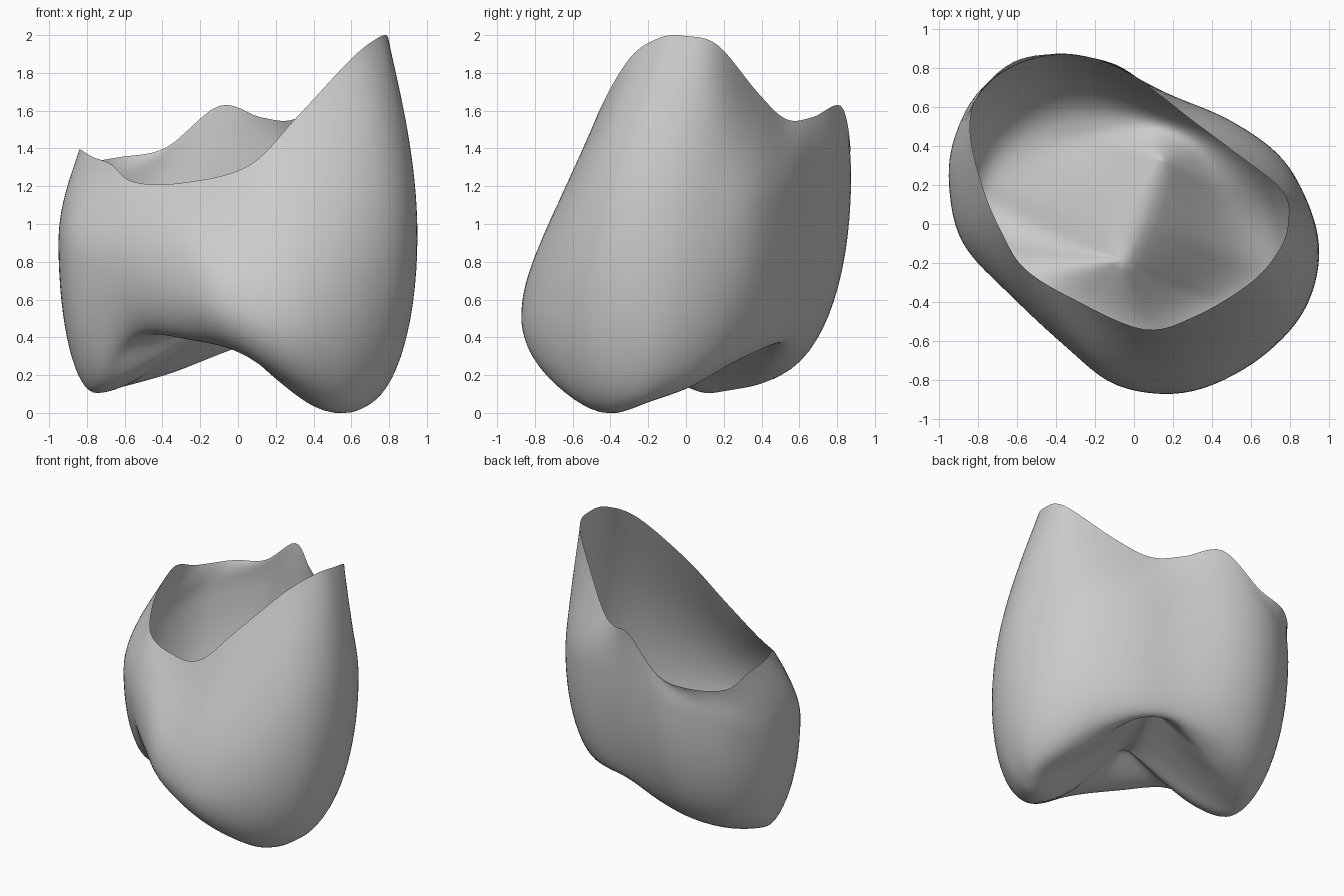
import bpy, bmesh, math
from mathutils import Vector

if "Cube" in bpy.data.objects:
    bpy.data.objects.remove(bpy.data.objects["Cube"])

# Three guide loops, counter-clockwise seen from above, starting at the right
RIM = [(.79, 0, 2), (.76, .17, 1.95), (.5, .38, 1.7), (.3, .53, 1.56), (.12, .67, 1.57),
       (-.1, .82, 1.63), (-.38, .87, 1.41), (-.62, .83, 1.36), (-.8, .66, 1.34),
       (-.84, .46, 1.4), (-.77, .17, 1.36), (-.67, -.06, 1.32), (-.56, -.23, 1.23),
       (-.32, -.38, 1.22), (.05, -.54, 1.31), (.32, -.47, 1.58), (.6, -.3, 1.88),
       (.74, -.14, 1.99)]
BULGE = [(.95, -.1, .95), (.88, .14, 1), (.74, .36, 1.1), (.48, .54, 1.15), (.17, .67, 1.2),
         (-.2, .85, 1.25), (-.5, .86, 1.2), (-.78, .7, 1.1), (-.92, .45, .95),
         (-.95, .2, .9), (-.88, -.1, .85), (-.63, -.37, .8), (-.35, -.63, .7),
         (-.09, -.83, .6), (.25, -.87, .5), (.56, -.75, .55), (.8, -.55, .7),
         (.92, -.34, .85)]
RIDGE = [(.66, -.2, .06), (.61, .02, .14), (.48, .23, .26), (.31, .42, .35), (.08, .51, .37),
         (-.2, .5, .28), (-.42, .45, .2), (-.6, .36, .15), (-.72, .22, .12),
         (-.75, .08, .11), (-.69, -.07, .2), (-.52, -.25, .41), (-.25, -.46, .39),
         (.03, -.58, .32), (.28, -.54, .14), (.46, -.46, .02), (.56, -.38, 0),
         (.62, -.3, .02)]
# Line of the groove between the two cusps
GROOVE = Vector((-.06, -.18, .52)), Vector((.14, .32, .54))
SUB = 6


def smooth_loop(pts):
    """Closed Catmull-Rom curve through the points."""
    p = [Vector(v) for v in pts]
    n, out = len(p), []
    for i in range(n):
        a, b, c, d = (p[(i + k) % n] for k in (-1, 0, 1, 2))
        for j in range(SUB):
            t = j / SUB
            out.append(.5 * (2 * b + (c - a) * t + (2 * a - 5 * b + 4 * c - d) * t * t
                             + (3 * b - a - 3 * c + d) * t ** 3))
    return out


def blend(p, q, fxy, fz):
    return Vector((p.x + (q.x - p.x) * fxy, p.y + (q.y - p.y) * fxy, p.z + (q.z - p.z) * fz))


def groove_step(p):
    """Step 0 to 5 along the groove that is closest to p."""
    a, b = GROOVE
    t = (p - a).xy.dot((b - a).xy) / (b - a).xy.length_squared
    return round(5 * min(1, max(0, t)))


def groove_point(p):
    a, b = GROOVE
    t = (p - a).xy.dot((b - a).xy) / (b - a).xy.length_squared
    return a.lerp(b, min(1, max(0, t)))


rim, bulge, ridge = map(smooth_loop, (RIM, BULGE, RIDGE))
rings = []
# Upper wall: open rim down to the widest line
for k in range(14):
    s = k / 14
    rings.append([blend(p, q, math.sin(s * math.pi / 2), s) for p, q in zip(rim, bulge)])
# Lower wall: rounds under to the cusp ridge
for k in range(16):
    a = k / 16 * math.pi / 2
    rings.append([blend(p, q, 1 - math.cos(a), math.sin(a)) for p, q in zip(bulge, ridge)])
# Chewing surface: from ridge up into the groove
for k in range(14):
    s = k / 14
    f = .4 * s * s * (3 - 2 * s) + .6 * s ** 1.6
    rings.append([blend(p, groove_point(p), s, f) for p in ridge])

bm = bmesh.new()
low = Vector((0, 0, min(v.z for r in rings for v in r) + .005))
grid = [[bm.verts.new(v - low) for v in r] for r in rings]
n = len(rim)
for r0, r1 in zip(grid, grid[1:]):
    for i in range(n):
        j = (i + 1) % n
        bm.faces.new((r0[i], r1[i], r1[j], r0[j]))
# Last ring closes on shared points along the groove
seam = [bm.verts.new(GROOVE[0].lerp(GROOVE[1], k / 5) - low) for k in range(6)]
for i in range(n):
    j = (i + 1) % n
    a, b = seam[groove_step(ridge[i])], seam[groove_step(ridge[j])]
    inner = (a,) if a is b else (a, b)
    bm.faces.new((grid[-1][i], *inner, grid[-1][j]))
# Relax the surface inside the rim
edge = set(grid[0])
for _ in range(3):
    bmesh.ops.smooth_vert(bm, verts=[v for v in bm.verts if v not in edge], factor=.5,
                          use_axis_x=True, use_axis_y=True, use_axis_z=True)
for f in bm.faces:
    f.smooth = True
mesh = bpy.data.meshes.new("tooth_crown")
bm.to_mesh(mesh)
bm.free()
crown = bpy.data.objects.new("tooth_crown", mesh)
bpy.context.collection.objects.link(crown)
